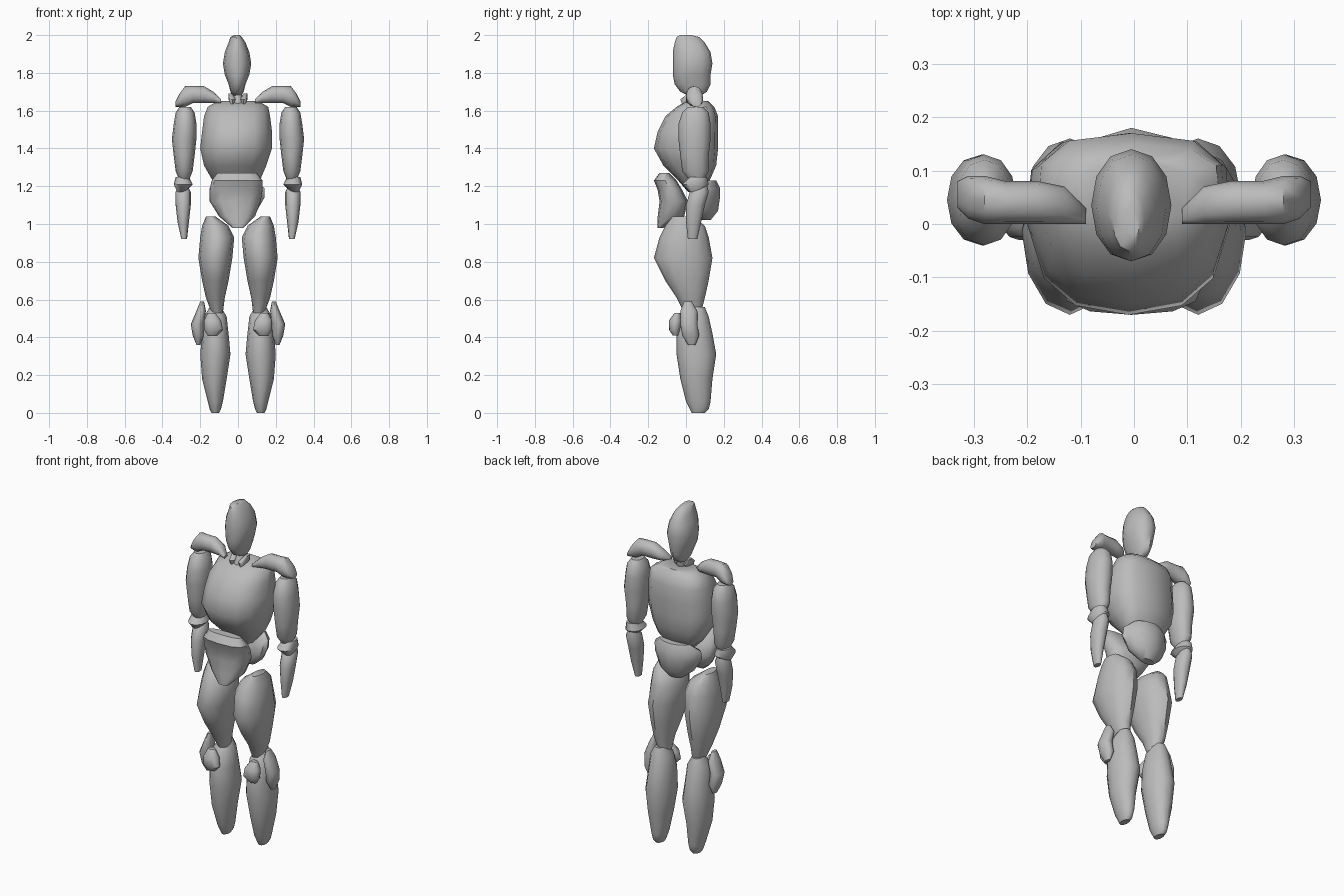
import bpy
import bmesh
import math

start_cube = bpy.data.objects.get("Cube")
if start_cube:
    bpy.data.objects.remove(start_cube, do_unlink=True)

CM = 0.01
SIDES = 12

clay = bpy.data.materials.new("clay_grey")
clay.use_nodes = True
clay.diffuse_color = (0.5, 0.5, 0.5, 1)
clay.node_tree.nodes["Principled BSDF"].inputs["Base Color"].default_value = clay.diffuse_color


def rounded(value, power):
    # Signed power, for a cross-section fuller than an ellipse
    return math.copysign(abs(value) ** power, value)


# Skin a body part over rings of (station, low a, high a, low b, high b) in cm.
# a and b are x and y for a z loft, y and z for an x loft.
# bend curls the ends forward; taper narrows the front of each ring.
def loft(name, rings, along="z", side=1, power=0.95, bend=0, taper=0):
    bm = bmesh.new()
    loops = []
    for station, a_low, a_high, b_low, b_high in rings:
        loop = []
        for i in range(SIDES):
            angle = math.tau * i / SIDES
            across = rounded(math.cos(angle), power) * (1 + taper * math.sin(angle))
            a = (a_low + a_high + (a_high - a_low) * across) / 2
            b = (b_low + b_high + (b_high - b_low) * rounded(math.sin(angle), power)) / 2
            x, y, z = (a, b, station) if along == "z" else (station, a, b)
            y -= bend * x * x
            loop.append(bm.verts.new((side * x * CM, y * CM, z * CM)))
        loops.append(loop)
    for lower, upper in zip(loops, loops[1:]):
        for i in range(SIDES):
            j = (i + 1) % SIDES
            bm.faces.new((lower[i], lower[j], upper[j], upper[i]))
    bm.faces.new(loops[0][::-1])
    bm.faces.new(loops[-1])
    bmesh.ops.recalc_face_normals(bm, faces=bm.faces)
    mesh = bpy.data.meshes.new(name)
    bm.to_mesh(mesh)
    bm.free()
    mesh.materials.append(clay)
    part = bpy.data.objects.new(name, mesh)
    bpy.context.collection.objects.link(part)
    bpy.ops.object.select_all(action="DESELECT")
    part.select_set(True)
    bpy.context.view_layer.objects.active = part
    bpy.ops.object.shade_smooth_by_angle(angle=math.radians(45))


# Build a part on both sides of the body
def pair(name, rings, **options):
    for label, side in (("left", 1), ("right", -1)):
        loft(label + "_" + name, rings, side=side, **options)


# Head
loft("head", [
    (168, -3, 2, 1, 8), (170, -4, 3, -3, 11), (174, -5, 4, -6, 13),
    (179, -7, 6, -7, 13), (185, -8, 7, -7, 14), (191, -7, 6, -7, 13),
    (196, -5, 4, -6, 10), (199, -4, 2, -5, 7), (200, -2, 1, -3, 3),
])

# Neck
loft("neck_core", [(162, -2, 2, -2, 6), (165, -3, 3, -2, 7), (169, -2, 2, 1, 8), (173, -1, 1, 3, 7)])
pair("neck_pad", [(163, 2, 4, -2, 3), (166, 1, 5, -3, 6), (169, 3, 5, 1, 5)])

# Rib cage
loft("chest", [
    (117, -7, 6, 1, 8), (124, -14, 12, -5, 13), (131, -18, 15, -12, 16),
    (140, -20, 18, -17, 17), (149, -19, 18, -15, 17), (157, -18, 17, -11, 17),
    (162, -16, 16, -5, 15), (165, -11, 11, 0, 12),
], power=0.75, taper=0.14)

# Abdomen and back of the pelvis
loft("abdomen", [
    (98, -3, 3, -15, -12), (104, -10, 9, -15, -1), (112, -15, 12, -14, 1),
    (118, -15, 13, -15, -2), (123, -14, 13, -17, -5), (127, -11, 10, -14, -9),
], power=0.8)
loft("pelvis_back", [
    (102, -5, 4, 8, 13), (107, -11, 10, 5, 17), (114, -15, 14, 6, 18),
    (119, -15, 14, 8, 18), (123, -10, 9, 11, 16),
], bend=0.025)

# Legs
pair("thigh", [
    (53, 8, 14, -1, 8), (61, 7, 17, -5, 10), (70, 5, 19, -11, 12),
    (82, 3, 21, -17, 14), (93, 2, 20, -14, 12), (99, 5, 19, -11, 10),
    (104, 12, 17, -7, 4),
], power=1)
pair("shin", [
    (0, 10, 14, 3, 10), (2, 9, 15, 2, 12), (6, 8, 16, 0, 13), (18, 6, 19, -3, 14),
    (31, 4, 20, -5, 16), (42, 5, 19, -5, 14), (51, 6, 18, -2, 12), (56, 9, 15, 2, 10),
], power=1)
pair("kneecap", [
    (41, 11, 16, -7, -4), (44, 8, 18, -9, -3), (49, 9, 18, -9, -2), (53, 12, 16, -6, -3),
])
pair("outer_knee", [
    (36, 20, 22, 1, 5), (41, 18, 24, -2, 7), (47, 18, 25, -3, 6),
    (54, 17, 22, -3, 6), (59, 18, 20, -1, 3),
])

# Shoulders
pair("shoulder", [
    (9, 0, 3, 164, 166), (13, 0, 7, 164, 170), (18, 0, 8, 164, 173),
    (24, 0, 8, 164, 173), (28, 0, 9, 162, 173), (31, 1, 9, 162, 169),
    (33, 3, 8, 162, 165),
], along="x")

# Arms
pair("upper_arm", [
    (123, 26, 31, 2, 9), (128, 24, 33, -2, 12), (136, 23, 34, -3, 12),
    (145, 22, 35, -4, 13), (153, 22, 34, -4, 13), (159, 23, 33, -2, 12),
    (162, 25, 31, 1, 9),
])
pair("elbow", [
    (117, 28, 32, 2, 8), (121, 24, 34, -2, 12), (125, 26, 33, 2, 11),
])
pair("forearm", [
    (92, 27, 30, 1, 6), (101, 26, 32, 0, 8), (110, 25, 33, 0, 10),
    (117, 25, 33, 2, 12), (121, 27, 31, 6, 11),
])
